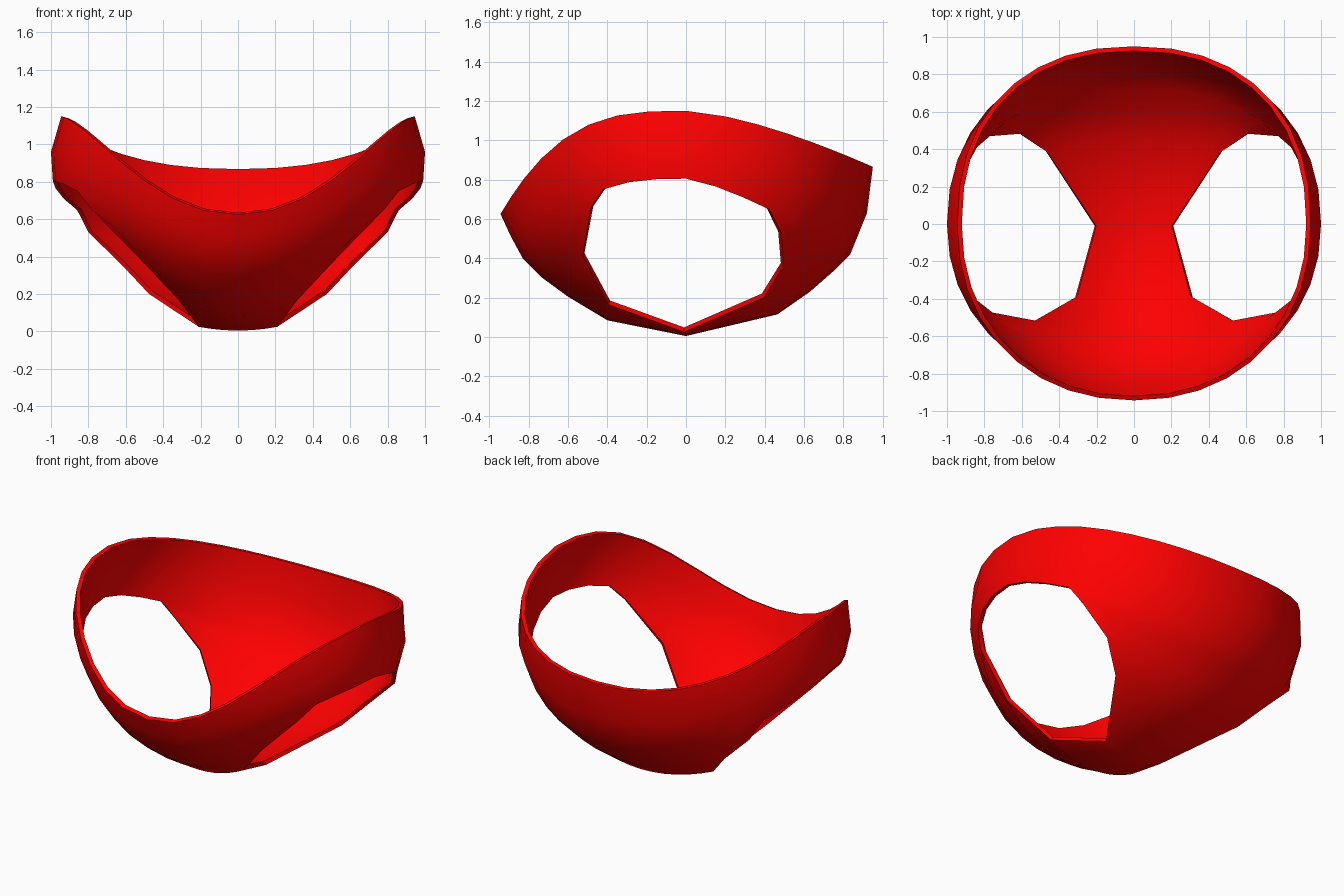
import bpy, bmesh, math

if "Cube" in bpy.data.objects:
    bpy.data.objects.remove(bpy.data.objects["Cube"])

N, CUT = 9, 6          # columns per quarter turn, columns below the leg opening

# rows: centre-line (y, z), edge point (x, y, z), sweep angle, roundness
CROTCH = ((0.0, 0.005), (0.21, -0.01, 0.025), 20, 1)
FRONT_LOW = [CROTCH,
             ((-0.40, 0.085), (0.315, -0.395, 0.165), 25, 1),
             ((-0.60, 0.205), (0.545, -0.525, 0.41), 40, 1),
             ((-0.73, 0.30), (0.785, -0.485, 0.655), 52, 1)]
BACK_LOW = [CROTCH,
            ((0.465, 0.115), (0.475, 0.395, 0.20), 30, 1),
            ((0.63, 0.23), (0.625, 0.495, 0.36), 42, 1),
            ((0.75, 0.335), (0.80, 0.485, 0.53), 52, 1)]
# band rows run all the way round to the side seam
FRONT_BAND = [((-0.83, 0.40), (0.99, 0, 0.805), 90, 0.98),
              ((-0.89, 0.51), (1.0, 0, 0.96), 90, 0.94),
              ((-0.943, 0.625), (0.945, 0, 1.15), 90, 0.93)]
BACK_BAND = [((0.835, 0.42), (0.99, 0, 0.805), 90, 0.98),
             ((0.92, 0.63), (1.0, 0, 0.96), 90, 0.92),
             ((0.95, 0.865), (0.945, 0, 1.15), 90, 0.88)]


def row(centre, edge, sweep, e, count, p):
    """Rounded arc from the centre line out to an edge point."""
    (yc, zc), (xe, ye, ze) = centre, edge
    end = math.radians(sweep)
    c_end = max(math.cos(end), 0)
    pts = []
    for j in range(count + 1):
        t = end * j / count
        c = max(math.cos(t), 0)
        fx = (math.sin(t) / math.sin(end)) ** e
        fy = (1 - c ** e) / (1 - c_end ** e)
        fz = (1 - c ** p) / (1 - c_end ** p)
        pts.append((xe * fx, yc + (ye - yc) * fy, zc + (ze - zc) * fz))
    pts[-1] = edge
    return pts


def skin(bm, rows, sx):
    """Bridge neighbouring rows with quads."""
    grid = [[bm.verts.new((sx * x, y, z)) for x, y, z in r] for r in rows]
    for a, b in zip(grid, grid[1:]):
        for j in range(len(a) - 1):
            bm.faces.new((a[j], a[j + 1], b[j + 1], b[j]))


bm = bmesh.new()
for low, band, p in ((FRONT_LOW, FRONT_BAND, 2.9), (BACK_LOW, BACK_BAND, 1.3)):
    upper = [row(*r, N, p) for r in band]
    lower = [row(*r, CUT, 2) for r in low] + [upper[0][:CUT + 1]]
    for sx in (1, -1):
        skin(bm, lower, sx)
        skin(bm, upper, sx)
bmesh.ops.remove_doubles(bm, verts=bm.verts, dist=0.002)
bmesh.ops.recalc_face_normals(bm, faces=bm.faces)

# make the normals face outwards so the thickness grows inwards
bm.normal_update()
low_face = min(bm.faces, key=lambda f: f.calc_center_median().z)
if low_face.normal.z > 0:
    bmesh.ops.reverse_faces(bm, faces=bm.faces)

me = bpy.data.meshes.new("briefs")
bm.to_mesh(me)
bm.free()
ob = bpy.data.objects.new("briefs", me)
bpy.context.collection.objects.link(ob)

# cloth thickness
sol = ob.modifiers.new("thickness", 'SOLIDIFY')
sol.thickness = 0.025
sol.offset = -1

mat = bpy.data.materials.new("red_cloth")
mat.diffuse_color = (1.0, 0.0, 0.0, 1)
mat.use_nodes = True
mat.node_tree.nodes["Principled BSDF"].inputs["Base Color"].default_value = mat.diffuse_color
me.materials.append(mat)

bpy.context.view_layer.objects.active = ob
ob.select_set(True)
bpy.ops.object.modifier_apply(modifier="thickness")
bpy.ops.object.shade_smooth_by_angle(angle=math.radians(40))
